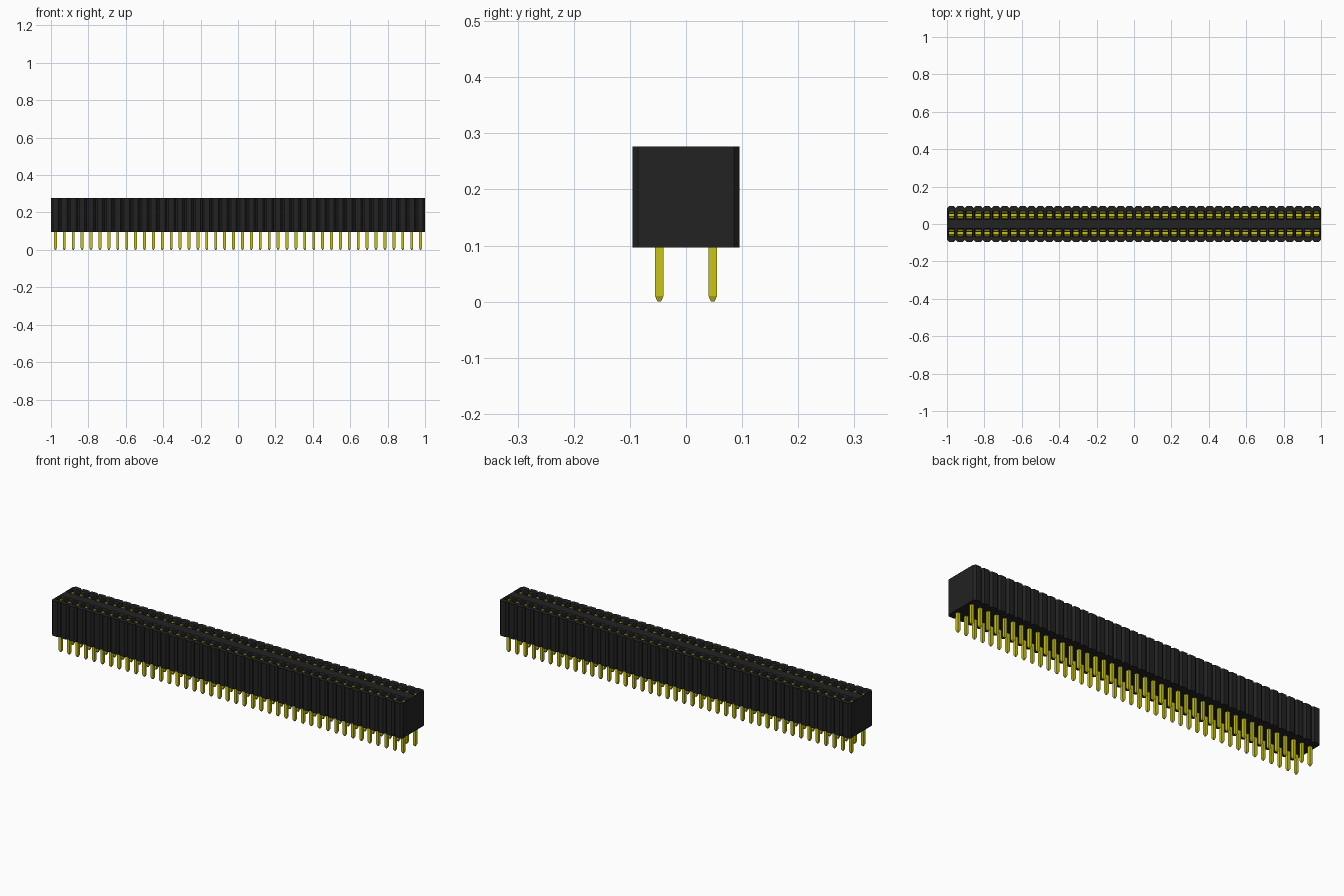
import bpy, bmesh

if "Cube" in bpy.data.objects:
    bpy.data.objects.remove(bpy.data.objects["Cube"])

COLUMNS = 42
PITCH = 2 / COLUMNS
ROW_Y = 0.0477           # distance of each pin row from the centre line
HALF_Y = 0.0953          # half depth of the housing
BOTTOM, TOP = 0.097, 0.277


def material(name, rgb):
    m = bpy.data.materials.new(name)
    m.use_nodes = True
    m.diffuse_color = (*rgb, 1)
    m.node_tree.nodes["Principled BSDF"].inputs["Base Color"].default_value = (*rgb, 1)
    return m


black = material("black plastic", (0.016, 0.016, 0.016))
gold = material("gold contact", (0.60, 0.56, 0.008))


def finish(name, bm, mat):
    """Turn one column's mesh into an object repeated along the connector."""
    bmesh.ops.remove_doubles(bm, verts=bm.verts, dist=1e-5)
    bmesh.ops.recalc_face_normals(bm, faces=bm.faces)
    mesh = bpy.data.meshes.new(name)
    bm.to_mesh(mesh)
    bm.free()
    mesh.materials.append(mat)
    ob = bpy.data.objects.new(name, mesh)
    bpy.context.collection.objects.link(ob)
    ob.location.x = -1 + PITCH / 2
    arr = ob.modifiers.new("columns", 'ARRAY')
    arr.count = COLUMNS
    arr.use_relative_offset = False
    arr.use_constant_offset = True
    arr.constant_offset_displace = (PITCH, 0, 0)
    return ob


def rect(bm, hx, hy, y, z):
    return [bm.verts.new((sx * hx, y + sy * hy, z))
            for sx, sy in ((-1, -1), (1, -1), (1, 1), (-1, 1))]


def bridge(bm, a, b):
    n = len(a)
    for i in range(n):
        bm.faces.new((a[i], a[(i + 1) % n], b[(i + 1) % n], b[i]))


def loft(bm, rings):
    """Closed solid through a list of rectangular rings."""
    for a, b in zip(rings, rings[1:]):
        bridge(bm, a, b)
    bm.faces.new(rings[0])
    bm.faces.new(rings[-1])


# Housing: one cell with chamfered outer corners and a funnel socket per row
bm = bmesh.new()
h, c = PITCH / 2, 0.010
for s in (-1, 1):
    outline = [(-h, 0), (h, 0), (h, HALF_Y - c), (h - c, HALF_Y),
               (c - h, HALF_Y), (-h, HALF_Y - c)]
    low = [bm.verts.new((x, s * y, BOTTOM)) for x, y in outline]
    high = [bm.verts.new((x, s * y, TOP)) for x, y in outline]
    bm.faces.new(low)
    for i in range(2, 5):
        bm.faces.new((low[i], low[i + 1], high[i + 1], high[i]))
    # socket mouth, funnel, shaft and floor
    rings = [rect(bm, hx, hy, s * ROW_Y, z) for hx, hy, z in
             ((0.019, 0.023, TOP), (0.016, 0.020, TOP - 0.006), (0.016, 0.020, BOTTOM + 0.02))]
    for a, b in zip(rings, rings[1:]):
        bridge(bm, a, b)
    bm.faces.new(rings[-1])
    # top face around the mouth
    m = rings[0] if s > 0 else [rings[0][i] for i in (3, 2, 1, 0)]
    for f in ((high[0], high[1], m[1], m[0]), (high[1], high[2], m[2], m[1]),
              (high[2], high[3], m[2]), (high[3], high[4], m[3], m[2]),
              (high[4], high[5], m[3]), (high[5], high[0], m[0], m[3])):
        bm.faces.new(f)
finish("housing", bm, black)

# Flat end walls closing the row of cells
bm = bmesh.new()
for x in (-1, 1):
    y = HALF_Y - c
    bm.faces.new([bm.verts.new((x, yy, z)) for yy, z in
                  ((-y, BOTTOM), (y, BOTTOM), (y, TOP), (-y, TOP))])
ends = finish("end_walls", bm, black)
ends.modifiers.clear()
ends.location.x = 0

# Pins: square posts with tapered tips
bm = bmesh.new()
for s in (-1, 1):
    y, w = s * ROW_Y, 0.0075
    loft(bm, [rect(bm, 0.003, 0.003, y, 0), rect(bm, w, w, y, 0.010),
              rect(bm, w, w, y, BOTTOM + 0.01)])
finish("pins", bm, gold)

# Spring contacts: two leaves and a base inside each socket
bm = bmesh.new()
for s in (-1, 1):
    y, z = s * ROW_Y, BOTTOM + 0.021
    loft(bm, [rect(bm, 0.014, 0.019, y, z), rect(bm, 0.014, 0.019, y, z + 0.004)])
    for t in (-1, 1):
        loft(bm, [rect(bm, 0.014, 0.003, y + t * 0.016, z + 0.004),
                  rect(bm, 0.014, 0.003, y + t * 0.008, TOP - 0.05),
                  rect(bm, 0.014, 0.003, y + t * 0.014, TOP - 0.015)])
finish("spring_contacts", bm, gold)
